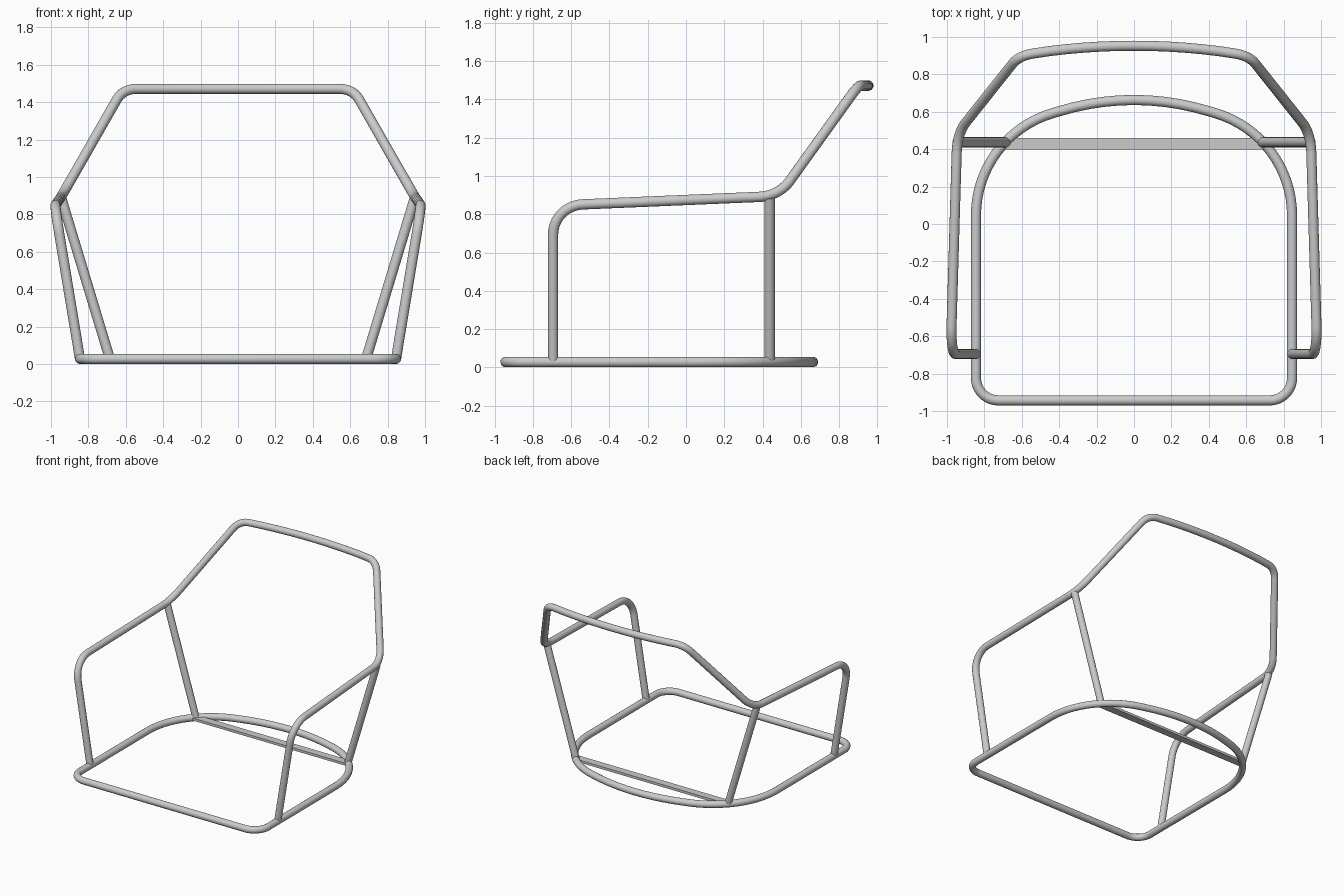
import bpy, math
from mathutils import Vector

if "Cube" in bpy.data.objects:
    bpy.data.objects.remove(bpy.data.objects["Cube"])

R = 0.027       # tube radius
ZB = 0.028      # height of base tube centre


def fillet(pts, closed=False, steps=10):
    """pts: list of (point, radius). Returns the path with rounded corners."""
    out, n = [], len(pts)
    for i, (p, r) in enumerate(pts):
        p = Vector(p)
        if r == 0 or (not closed and i in (0, n - 1)):
            out.append(p)
            continue
        a = (Vector(pts[i - 1][0]) - p).normalized()
        b = (Vector(pts[(i + 1) % n][0]) - p).normalized()
        half = a.angle(b) / 2
        t = r / math.tan(half)
        c = p + (a + b).normalized() * (r / math.sin(half))
        u, v = p + a * t - c, p + b * t - c
        ang = u.angle(v)
        for k in range(steps + 1):
            f = k / steps
            out.append(c + (u * math.sin((1 - f) * ang) + v * math.sin(f * ang)) / math.sin(ang))
    return out


def tube(name, path, closed=False):
    cu = bpy.data.curves.new(name, 'CURVE')
    cu.dimensions = '3D'
    cu.bevel_depth = R
    cu.bevel_resolution = 6
    cu.use_fill_caps = True
    sp = cu.splines.new('POLY')
    sp.points.add(len(path) - 1)
    for q, p in zip(sp.points, path):
        q.co = (*p, 1)
    sp.use_cyclic_u = closed
    ob = bpy.data.objects.new(name, cu)
    bpy.context.collection.objects.link(ob)
    bpy.ops.object.select_all(action='DESELECT')
    ob.select_set(True)
    bpy.context.view_layer.objects.active = ob
    bpy.ops.object.convert(target='MESH')
    bpy.ops.object.shade_smooth_by_angle(angle=math.radians(50))
    return ob


def mirrored(half):
    """Append the x-mirrored half of a list of (point, radius)."""
    return half + [((-p[0], p[1], p[2]), r) for p, r in reversed(half) if p[0] > 1e-6]


# base ring: rounded front corners, wide bowed back
base = [((0.845, -0.943, ZB), 0.12), ((0.845, 0.47, ZB), 0.57)]
base += [((x, 0.663 - 0.375 * x * x, ZB), 0) for x in (0.4, 0.32, 0.24, 0.16, 0.08, 0)]
tube("base_ring", fillet(mirrored(base), True, 16), True)

# front legs, arms and back rail in one bent tube
upper = [((0.845, -0.695, ZB), 0), ((0.98, -0.695, 0.845), 0.16),
         ((0.945, 0.485, 0.895), 0.2), ((0.615, 0.9, 1.472), 0.13)]
upper += [((x, 0.953 - 0.14 * x * x, 1.472), 0) for x in (0.45, 0.36, 0.27, 0.18, 0.09, 0)]
tube("arm_and_back_rail", fillet(mirrored(upper)))

# rear legs
for s, side in ((1, "right"), (-1, "left")):
    tube("rear_leg_" + side, [(s * 0.685, 0.437, ZB), (s * 0.945, 0.437, 0.888)])

# flat cross bar between the rear legs
bpy.ops.mesh.primitive_cube_add(size=1, location=(0, 0.43, ZB))
bar = bpy.context.object
bar.name = "cross_bar"
bar.scale = (1.38, 0.062, 0.02)
